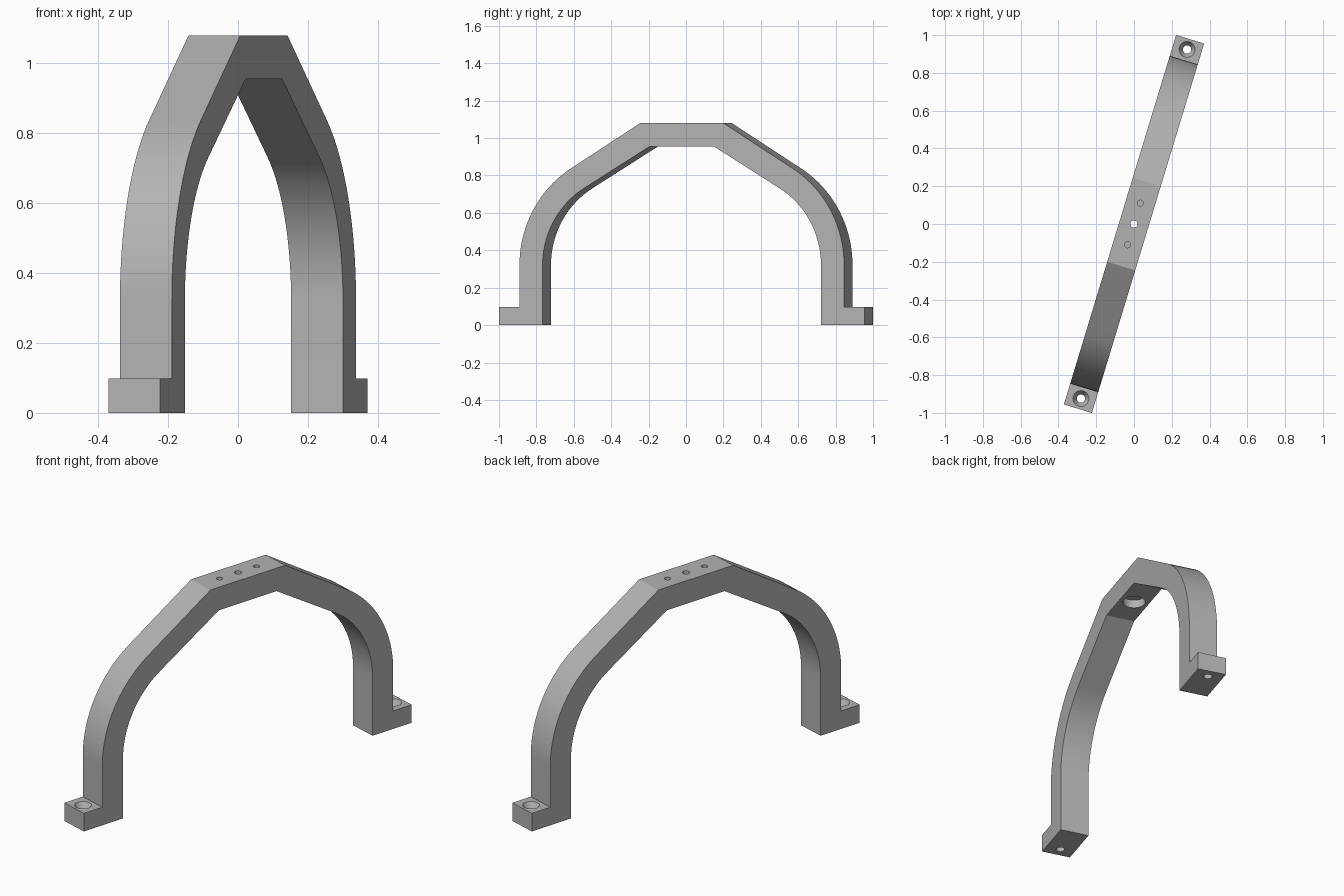
import bpy, bmesh, math
from mathutils import Matrix

cube = bpy.data.objects.get("Cube")
if cube:
    bpy.data.objects.remove(cube, do_unlink=True)

WIDTH = 0.155
TURN = Matrix.Rotation(math.radians(-16.9), 4, 'Z')
CENTRE = (0.297, 0.32)      # centre of the shoulder bends
FOOT_END, FOOT_TOP = 1.022, 0.098
CROWN_TOP, CROWN_UNDER = 1.08, 0.955

grey = bpy.data.materials.new("grey")
grey.use_nodes = True
colour = (0.45, 0.45, 0.45, 1)
grey.diffuse_color = colour
grey.node_tree.nodes["Principled BSDF"].inputs["Base Color"].default_value = colour


def shoulder(radius, corner, steps=20):
    """Arc from the vertical leg up to the straight slope that meets the corner."""
    dy, dz = corner[0] - CENTRE[0], corner[1] - CENTRE[1]
    end = math.atan2(dz, dy) - math.acos(radius / math.hypot(dy, dz))
    arc = [(CENTRE[0] + radius * math.cos(end * i / steps),
            CENTRE[1] + radius * math.sin(end * i / steps)) for i in range(steps + 1)]
    return arc + [corner]


def add_object(name, bm):
    bmesh.ops.recalc_face_normals(bm, faces=bm.faces)
    mesh = bpy.data.meshes.new(name)
    bm.to_mesh(mesh)
    bm.free()
    mesh.materials.append(grey)
    obj = bpy.data.objects.new(name, mesh)
    bpy.context.collection.objects.link(obj)
    return obj


def drill(target, y, profile):
    """Cut a round hole whose (radius, height) profile is given from bottom to top."""
    bm = bmesh.new()
    n = 32
    rings = [[bm.verts.new((r * math.cos(math.tau * i / n),
                            y + r * math.sin(math.tau * i / n), z)) for i in range(n)]
             for r, z in profile]
    for a, b in zip(rings, rings[1:]):
        for i in range(n):
            j = (i + 1) % n
            bm.faces.new((a[i], a[j], b[j], b[i]))
    bm.faces.new(rings[0])
    bm.faces.new(rings[-1])
    cutter = add_object("hole_cutter", bm)
    cutter.hide_render = True
    mod = target.modifiers.new("hole", 'BOOLEAN')
    mod.operation, mod.solver, mod.object = 'DIFFERENCE', 'EXACT', cutter
    bpy.context.view_layer.objects.active = target
    bpy.ops.object.modifier_apply(modifier=mod.name)
    bpy.data.objects.remove(cutter, do_unlink=True)


# Half outline of the bracket: foot, outer side, then inner side back down
outer = [(FOOT_END, 0), (FOOT_END, FOOT_TOP), (0.907, FOOT_TOP)] + shoulder(0.61, (0.2325, CROWN_TOP))
inner = [(0.778, 0)] + shoulder(0.481, (0.18, CROWN_UNDER))
mirror = lambda pts: [(-y, z) for y, z in reversed(pts)]
outline = outer + mirror(outer) + mirror(inner[::-1]) + inner[::-1]

# Arched bracket body
bm = bmesh.new()
side = bm.faces.new([bm.verts.new((-WIDTH / 2, y, z)) for y, z in outline])
grown = bmesh.ops.extrude_face_region(bm, geom=[side])["geom"]
bmesh.ops.translate(bm, vec=(WIDTH, 0, 0),
                    verts=[v for v in grown if isinstance(v, bmesh.types.BMVert)])
bracket = add_object("arch_bracket", bm)

# Countersunk screw holes in the feet, blind pin holes in the crown
for sign in (-1, 1):
    drill(bracket, sign * 0.966, [(0.022, -0.05), (0.022, 0.065), (0.042, FOOT_TOP), (0.042, 0.15)])
    drill(bracket, sign * 0.115, [(0.016, 1.02), (0.016, 1.15)])

# Through hole in the crown, widened from below
drill(bracket, 0, [(0.058, 0.9), (0.058, 1.0), (0.019, 1.0), (0.019, 1.15)])

# Turn the arch and smooth its bends
bracket.data.transform(TURN)
bpy.ops.object.select_all(action='DESELECT')
bracket.select_set(True)
bpy.context.view_layer.objects.active = bracket
bpy.ops.object.shade_smooth_by_angle(angle=math.radians(25))
